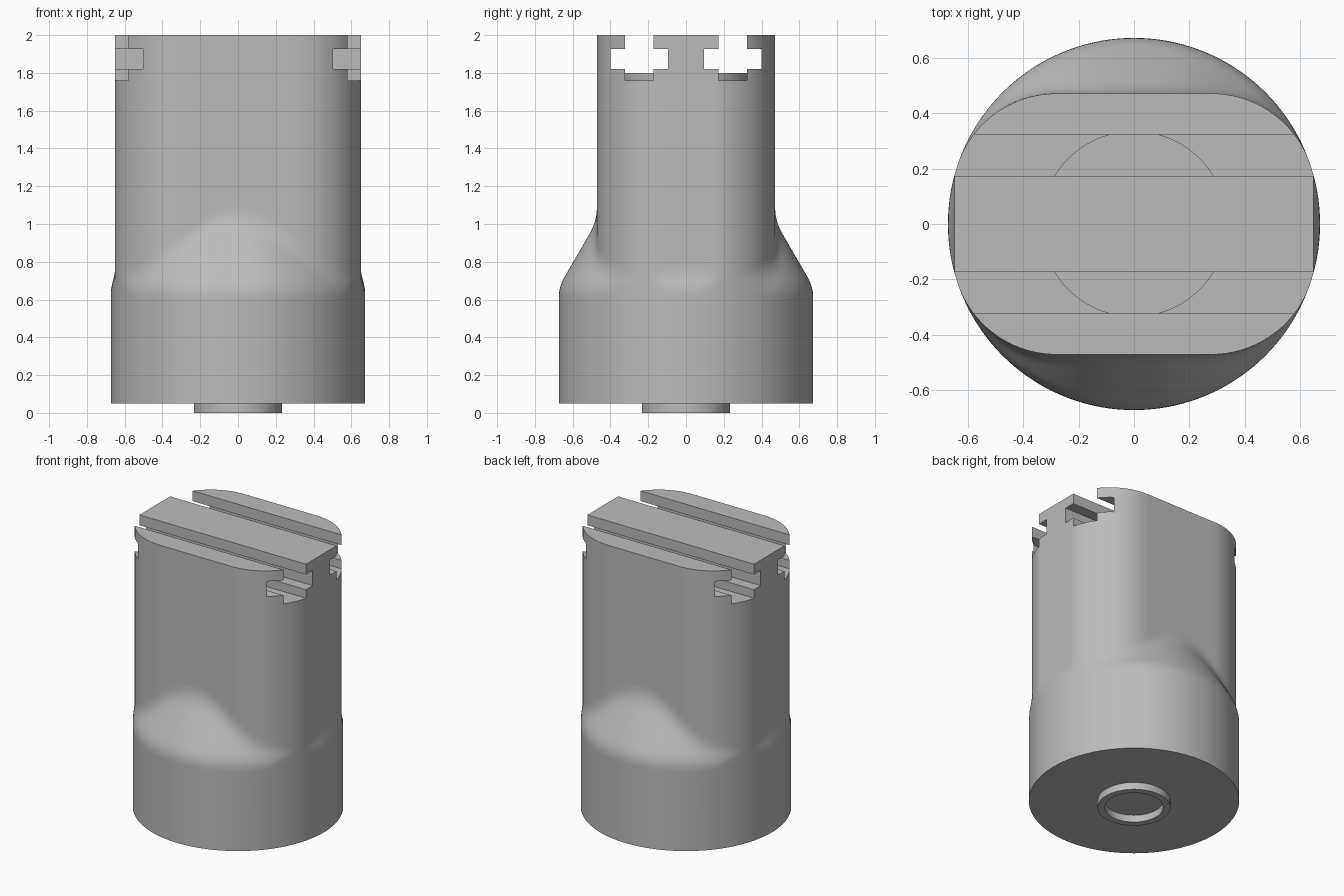
import bpy, bmesh, math

cube = bpy.data.objects.get("Cube")
if cube:
    bpy.data.objects.remove(cube, do_unlink=True)

R, HALF_X, HALF_Y = 0.673, 0.65, 0.472     # base radius and neck half widths
FX, FY, FR = 0.28, 0.094, 0.378            # neck corner round: centre and radius
STEPS = 144

grey = bpy.data.materials.new("plain grey")
grey.use_nodes = True
COLOUR = (0.5, 0.5, 0.5, 1)
grey.diffuse_color = COLOUR
grey.node_tree.nodes["Principled BSDF"].inputs["Base Color"].default_value = COLOUR


def make_object(name, bm):
    bmesh.ops.recalc_face_normals(bm, faces=bm.faces)
    mesh = bpy.data.meshes.new(name)
    bm.to_mesh(mesh)
    bm.free()
    mesh.materials.append(grey)
    ob = bpy.data.objects.new(name, mesh)
    bpy.context.collection.objects.link(ob)
    return ob


def activate(ob):
    bpy.ops.object.select_all(action='DESELECT')
    ob.select_set(True)
    bpy.context.view_layer.objects.active = ob


def smooth(ob):
    activate(ob)
    bpy.ops.object.shade_smooth_by_angle(angle=math.radians(30))


def loft(name, rings):
    """Closed skin over a list of (z, radius function of angle)."""
    bm = bmesh.new()
    loops = []
    for z, radius in rings:
        loop = []
        for i in range(STEPS):
            a = math.tau * i / STEPS
            r = radius(a)
            loop.append(bm.verts.new((r * math.cos(a), r * math.sin(a), z)))
        loops.append(loop)
    for low, high in zip(loops, loops[1:]):
        for i in range(STEPS):
            j = (i + 1) % STEPS
            bm.faces.new((low[i], low[j], high[j], high[i]))
    bm.faces.new(loops[0][::-1])
    bm.faces.new(loops[-1])
    return make_object(name, bm)


def neck_radius(a):
    """Flat-sided neck outline with rounded corners."""
    c, s = abs(math.cos(a)), abs(math.sin(a))
    r = min(R, HALF_X / max(c, 1e-6), HALF_Y / max(s, 1e-6))
    if math.atan2(FY, FX) < math.atan2(s, c) < math.atan2(HALF_Y, FX):
        p = c * FX + s * FY
        r = min(r, p + math.sqrt(p * p - FX * FX - FY * FY + FR * FR))
    return r


def soft_max(a, b, k):
    h = max(k - abs(a - b), 0) / k
    return max(a, b) + h * h * k / 4


def body_radius(z):
    cone = R - 0.58 * (z - 0.668)
    shoulder = -soft_max(-R, -cone, 0.03)
    return lambda a: min(R, soft_max(neck_radius(a), shoulder, 0.04))


# Body: round base, sloped shoulder, flat-sided neck
heights = [0.05, 0.35, 0.6] + [0.62 + 0.02 * i for i in range(27)] + [1.4, 1.7]
rings = [(z, body_radius(z)) for z in heights] + [(2.0, neck_radius)]
body = loft("body", rings)

# Two stepped slots along x, cut through the top
half_profile = [(0.076, 1.76), (0.076, 1.82), (0.152, 1.82),
                (0.152, 1.927), (0.076, 1.927), (0.076, 2.1)]
for side in (-1, 1):
    bm = bmesh.new()
    outline = half_profile + [(-y, z) for y, z in reversed(half_profile)]
    face = bm.faces.new([bm.verts.new((-1, side * 0.247 + y, z)) for y, z in outline])
    new = bmesh.ops.extrude_face_region(bm, geom=[face])["geom"]
    bmesh.ops.translate(bm, vec=(2, 0, 0),
                        verts=[v for v in new if isinstance(v, bmesh.types.BMVert)])
    cutter = make_object("slot_cutter", bm)
    cutter.hide_render = True
    mod = body.modifiers.new("slot", 'BOOLEAN')
    mod.operation, mod.solver, mod.object = 'DIFFERENCE', 'EXACT', cutter
    activate(body)
    bpy.ops.object.modifier_apply(modifier=mod.name)
    bpy.data.objects.remove(cutter, do_unlink=True)
smooth(body)

# Low round pad crossing the slot floors
smooth(loft("slot_floor_pad", [(z, lambda a: 0.336) for z in (1.7, 1.8)]))

# Raised ring under the base
bm = bmesh.new()
section = [(0.187, 0), (0.233, 0), (0.233, 0.06), (0.187, 0.06)]
verts = [bm.verts.new((x, 0, z)) for x, z in section]
edges = [bm.edges.new((verts[i], verts[(i + 1) % 4])) for i in range(4)]
bmesh.ops.spin(bm, geom=verts + edges, cent=(0, 0, 0), axis=(0, 0, 1),
               angle=math.tau, steps=64, use_merge=True)
bmesh.ops.remove_doubles(bm, verts=bm.verts, dist=1e-4)
smooth(make_object("bottom_ring", bm))
